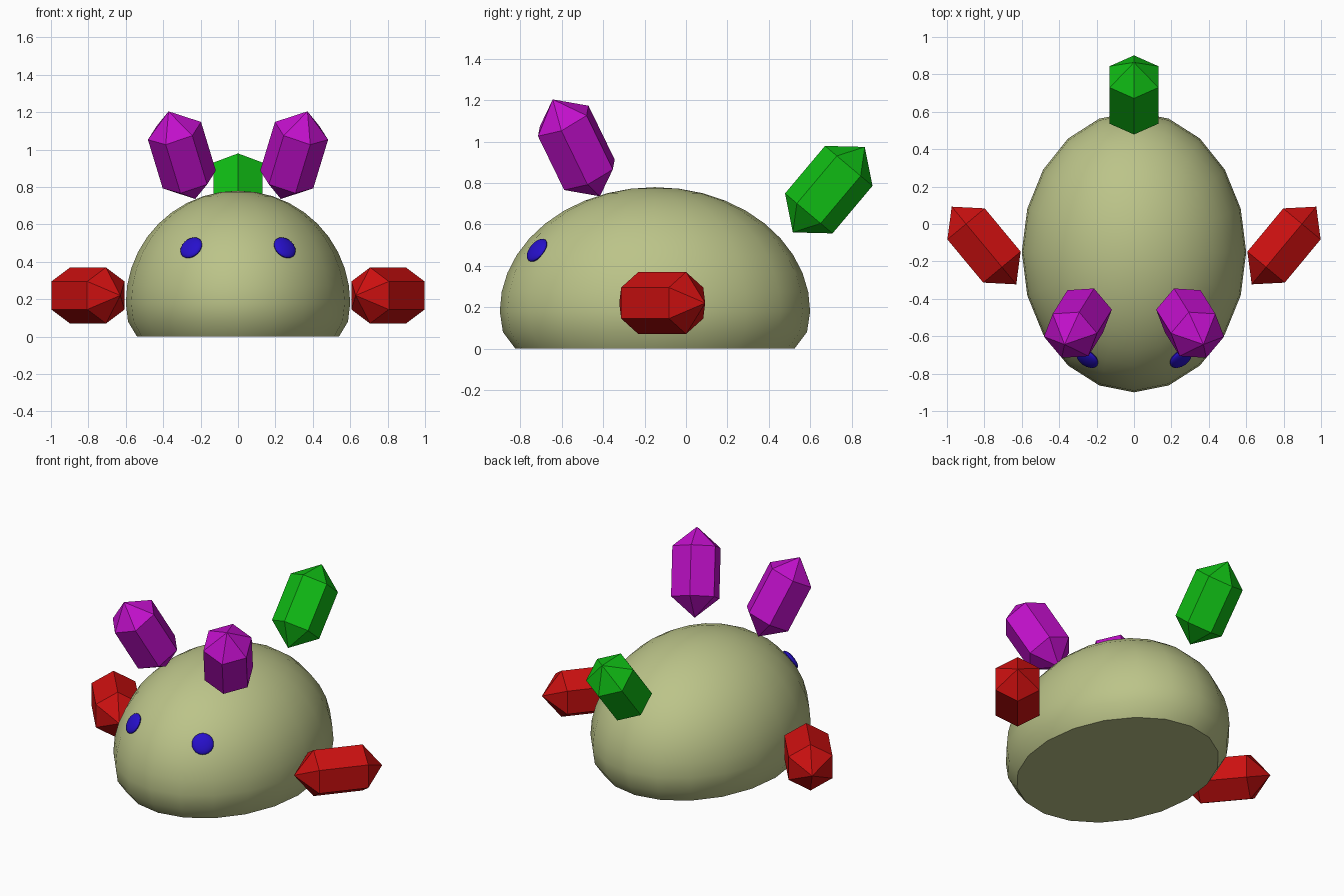
import bpy, bmesh
from math import pi, sin, cos, radians
from mathutils import Vector, Matrix

cube = bpy.data.objects.get("Cube")
if cube:
    bpy.data.objects.remove(cube, do_unlink=True)


def material(name, rgb):
    m = bpy.data.materials.new(name)
    m.use_nodes = True
    m.diffuse_color = (*rgb, 1)
    m.node_tree.nodes["Principled BSDF"].inputs["Base Color"].default_value = (*rgb, 1)
    return m


def finish(bm, name, mat, smooth=False):
    bmesh.ops.recalc_face_normals(bm, faces=bm.faces)
    mesh = bpy.data.meshes.new(name)
    bm.to_mesh(mesh)
    bm.free()
    mesh.materials.append(mat)
    ob = bpy.data.objects.new(name, mesh)
    bpy.context.collection.objects.link(ob)
    if smooth:
        bpy.ops.object.select_all(action="DESELECT")
        ob.select_set(True)
        bpy.context.view_layer.objects.active = ob
        bpy.ops.object.shade_smooth_by_angle(angle=radians(40))
    return ob


def frame(center, axis, side):
    """Placement matrix with local z along axis and local x near side."""
    z = Vector(axis).normalized()
    x = Vector(side)
    x = (x - z * x.dot(z)).normalized()
    rot = Matrix((x, z.cross(x), z)).transposed()
    return Matrix.Translation(center) @ rot.to_4x4()


def lathe(bm, profile, sides):
    """Revolve (radius, height) pairs; a zero radius gives a point."""
    rings = []
    for r, h in profile:
        n = sides if r > 0 else 1
        rings.append([bm.verts.new((r * cos(2 * pi * k / sides), r * sin(2 * pi * k / sides), h))
                      for k in range(n)])
    for a, b in zip(rings, rings[1:]):
        for k in range(sides):
            j = (k + 1) % sides
            quad = [a[k % len(a)], a[j % len(a)], b[j % len(b)], b[k % len(b)]]
            bm.faces.new(list(dict.fromkeys(quad)))
    return rings


def crystal(name, center, axis, side, mat):
    bm = bmesh.new()
    lathe(bm, [(0, -0.27), (0.15, -0.15), (0.15, 0.15), (0, 0.27)], 6)
    bm.transform(frame(center, axis, side))
    finish(bm, name, mat)


body_mat = material("pale olive", (0.5, 0.55, 0.25))
ear_mat = material("purple", (0.54, 0.005, 0.6))
foot_mat = material("red", (0.6, 0.005, 0.005))
tail_mat = material("green", (0.005, 0.5, 0.007))
eye_mat = material("blue", (0.02, 0.005, 0.6))

# Body: half ellipsoid with a rounded lower rim and a flat underside
bm = bmesh.new()
dome = [(cos(a), 0.18 + 0.6 * sin(a)) for a in (i * pi / 20 for i in range(10))]
rings = lathe(bm, [(0.9, 0), (0.98, 0.08)] + dome + [(0, 0.78)], 20)
bm.faces.new(rings[0])
bm.transform(Matrix.Translation((0, -0.15, 0)) @ Matrix.Diagonal((0.6, 0.75, 1, 1)))
finish(bm, "body", body_mat, True)

for s, label in ((1, "left"), (-1, "right")):
    # Ears, lower fins and eyes on each side
    crystal(label + "_ear", (s * 0.3, -0.53, 0.97), (s * 0.264, -0.422, 0.867), (1, -s * -0.1 * -1, s * -0.25), ear_mat)
    crystal(label + "_fin", (s * 0.802, -0.115, 0.22), (s * 0.64, 0.77, 0), (0, 0, 1), foot_mat)
    bm = bmesh.new()
    bmesh.ops.create_uvsphere(bm, u_segments=20, v_segments=12, radius=0.065)
    bm.transform(frame((s * 0.25, -0.72, 0.475), (s * 0.47, -0.69, 0.56), (1, 0, 0))
                 @ Matrix.Diagonal((1, 1, 0.35, 1)))
    finish(bm, label + "_eye", eye_mat, True)

# Tail crystal floating behind
crystal("tail", (0, 0.69, 0.768), (0, 0.644, 0.765), (0, 0.765, -0.644), tail_mat)
